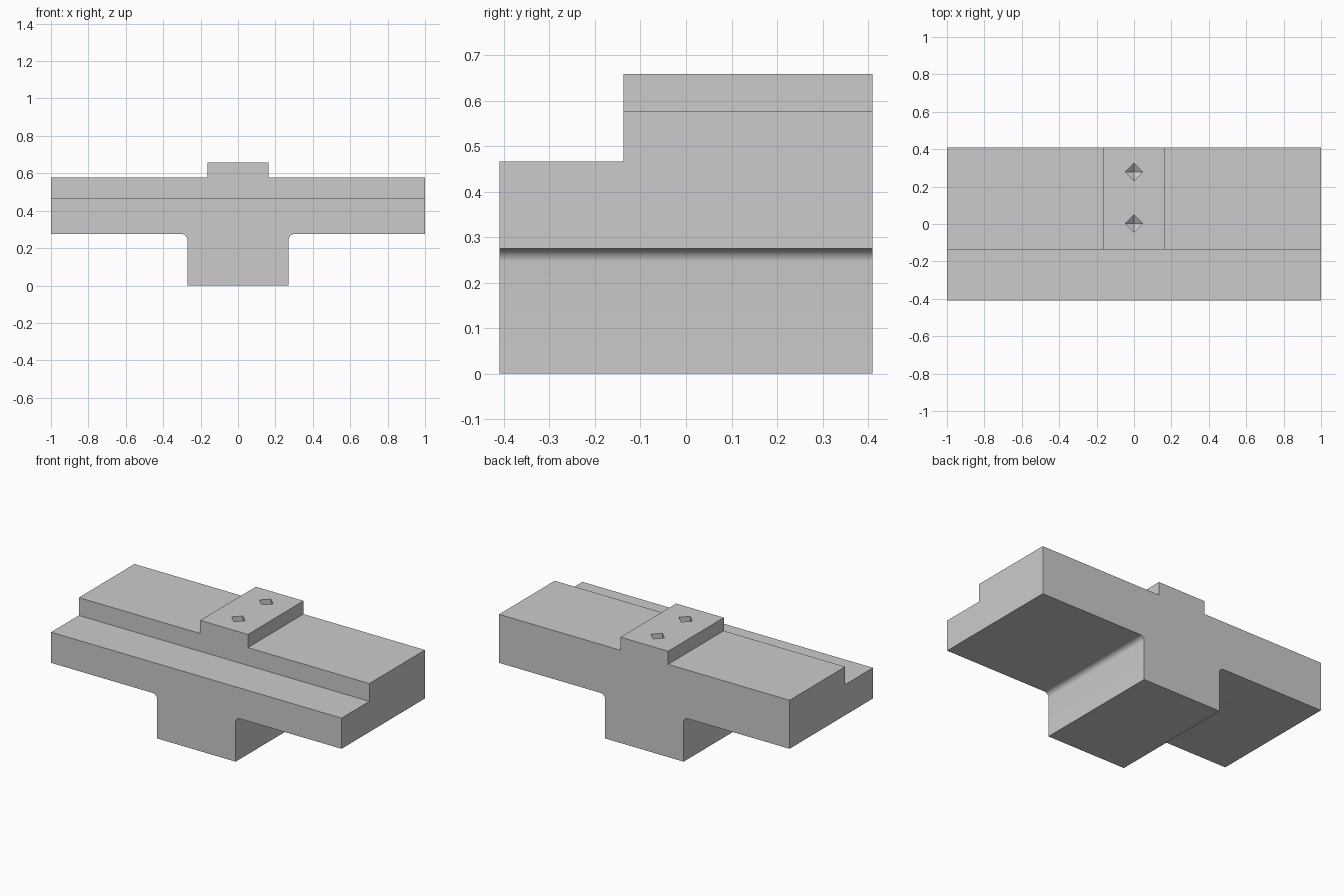
import bpy, bmesh
from math import radians, sin, cos, pi

cube = bpy.data.objects.get("Cube")
if cube:
    bpy.data.objects.remove(cube, do_unlink=True)

HALF_DEPTH = 0.41
STEP_Y, STEP_Z = -0.137, 0.466
TOP_Z = 0.659

grey = bpy.data.materials.new("plain grey")
grey.use_nodes = True
colour = (0.6, 0.6, 0.6, 1)
grey.diffuse_color = colour
grey.node_tree.nodes["Principled BSDF"].inputs["Base Color"].default_value = colour


def make_object(name, bm):
    bmesh.ops.recalc_face_normals(bm, faces=bm.faces)
    mesh = bpy.data.meshes.new(name)
    bm.to_mesh(mesh)
    bm.free()
    mesh.materials.append(grey)
    obj = bpy.data.objects.new(name, mesh)
    bpy.context.collection.objects.link(obj)
    return obj


def prism(name, outline, y0, y1):
    """Extrude an x-z outline along y."""
    bm = bmesh.new()
    face = bm.faces.new([bm.verts.new((x, y0, z)) for x, z in outline])
    new = bmesh.ops.extrude_face_region(bm, geom=[face])["geom"]
    verts = [v for v in new if isinstance(v, bmesh.types.BMVert)]
    bmesh.ops.translate(bm, verts=verts, vec=(0, y1 - y0, 0))
    return make_object(name, bm)


def drill(name, x, y, radius, depth, tip):
    """Four-sided drill with a pointed end."""
    bm = bmesh.new()
    angles = [i * pi / 2 for i in range(4)]
    rings = [[bm.verts.new((x + radius * cos(a), y + radius * sin(a), z)) for a in angles]
             for z in (TOP_Z + 0.05, TOP_Z - depth)]
    point = bm.verts.new((x, y, TOP_Z - depth - tip))
    bm.faces.new(rings[0])
    for i in range(4):
        j = (i + 1) % 4
        bm.faces.new((rings[0][i], rings[0][j], rings[1][j], rings[1][i]))
        bm.faces.new((rings[1][i], rings[1][j], point))
    return make_object(name, bm)


# Right half of the tee section: stem, filleted corner, wing and raised pad
stem, wing_z, r, steps = 0.271, 0.275, 0.03, 8
half = [(stem, 0)]
for i in range(steps + 1):
    a = pi - i * pi / 2 / steps
    half.append((stem + r + r * cos(a), wing_z - r + r * sin(a)))
half += [(1, wing_z), (1, 0.577), (0.164, 0.577), (0.164, TOP_Z)]
outline = half + [(-x, z) for x, z in reversed(half)]
body = prism("tee_block", outline, -HALF_DEPTH, HALF_DEPTH)

# Cutters: front ledge and two blind holes in the pad
ledge = [(-1.1, STEP_Z), (1.1, STEP_Z), (1.1, 0.8), (-1.1, 0.8)]
cutters = [prism("ledge_cutter", ledge, -0.6, STEP_Y)]
for n, y in enumerate((0.003, 0.278)):
    cutters.append(drill(f"hole_cutter_{n}", 0, y, 0.046, 0.2, 0.027))

for cutter in cutters:
    cutter.hide_render = True
    mod = body.modifiers.new(cutter.name, "BOOLEAN")
    mod.operation = "DIFFERENCE"
    mod.solver = "EXACT"
    mod.object = cutter

# Apply the cuts and drop the cutters
bpy.ops.object.select_all(action="DESELECT")
body.select_set(True)
bpy.context.view_layer.objects.active = body
for cutter in cutters:
    bpy.ops.object.modifier_apply(modifier=cutter.name)
    bpy.data.objects.remove(cutter, do_unlink=True)

bpy.ops.object.shade_smooth_by_angle(angle=radians(25))
